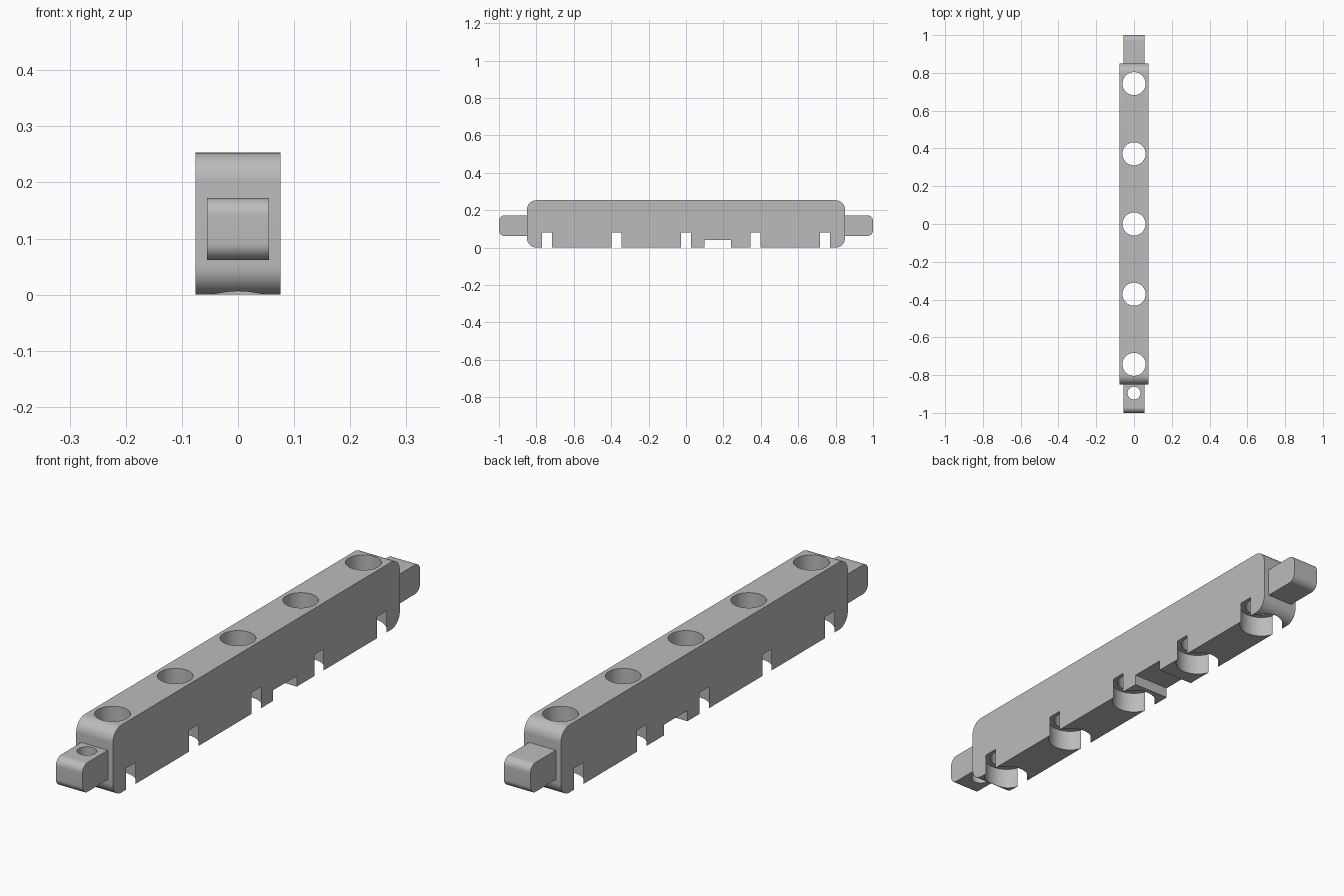
import bpy, bmesh, math

if "Cube" in bpy.data.objects:
    bpy.data.objects.remove(bpy.data.objects["Cube"], do_unlink=True)

grey = bpy.data.materials.new("satin_grey")
grey.use_nodes = True
COLOUR = (0.5, 0.5, 0.5, 1)
grey.diffuse_color = COLOUR
grey.node_tree.nodes["Principled BSDF"].inputs["Base Color"].default_value = COLOUR

BORE_YS = [i * 0.3715 for i in range(-2, 3)]


def rounded_bar(name, half_x, y0, y1, z0, z1, radius, rounded=(-1, 1)):
    """Extrude a y-z outline along x; ends listed in rounded get round corners."""
    outline = []
    for sy, sz, start in ((1, 1, 0), (-1, 1, 90), (-1, -1, 180), (1, -1, 270)):
        y, z = (y1 if sy > 0 else y0), (z1 if sz > 0 else z0)
        if sy not in rounded:
            outline.append((y, z))
            continue
        for i in range(13):
            a = math.radians(start + 90 * i / 12)
            outline.append((y - sy * radius + radius * math.cos(a),
                            z - sz * radius + radius * math.sin(a)))
    bm = bmesh.new()
    face = bm.faces.new([bm.verts.new((-half_x, y, z)) for y, z in outline])
    side = bmesh.ops.extrude_face_region(bm, geom=[face])["geom"]
    moved = [v for v in side if isinstance(v, bmesh.types.BMVert)]
    bmesh.ops.translate(bm, vec=(2 * half_x, 0, 0), verts=moved)
    bmesh.ops.recalc_face_normals(bm, faces=bm.faces)
    mesh = bpy.data.meshes.new(name)
    bm.to_mesh(mesh)
    bm.free()
    mesh.materials.append(grey)
    obj = bpy.data.objects.new(name, mesh)
    bpy.context.collection.objects.link(obj)
    return obj


def cylinder_cutter(y, radius, z0, z1):
    bpy.ops.mesh.primitive_cylinder_add(vertices=64, radius=radius, depth=z1 - z0,
                                        location=(0, y, (z0 + z1) / 2))
    return bpy.context.object


def box_cutter(y0, y1, z0, z1):
    bpy.ops.mesh.primitive_cube_add(size=1, location=(0, (y0 + y1) / 2, (z0 + z1) / 2))
    bpy.context.object.scale = (1, y1 - y0, z1 - z0)
    return bpy.context.object


def cut(obj, cutters):
    bpy.context.view_layer.objects.active = obj
    for c in cutters:
        c.hide_render = True
        mod = obj.modifiers.new("cut", "BOOLEAN")
        mod.operation = "DIFFERENCE"
        mod.solver = "EXACT"
        mod.object = c
        bpy.ops.object.modifier_apply(modifier=mod.name)
        bpy.data.objects.remove(c, do_unlink=True)


# Main bar with through bores, wider recesses underneath and a cross channel
bar = rounded_bar("main_bar", 0.076, -0.85, 0.85, 0, 0.253, 0.05)
cutters = [cylinder_cutter(y, 0.061, -0.1, 0.4) for y in BORE_YS]
cutters += [cylinder_cutter(y, 0.081, -0.1, 0.08) for y in BORE_YS]
cutters.append(box_cutter(0.1, 0.24, -0.1, 0.04))
cut(bar, cutters)

# End tabs; the front one has a pin hole
front_tab = rounded_bar("front_tab", 0.055, -1, -0.85, 0.062, 0.172, 0.03, (-1,))
cut(front_tab, [cylinder_cutter(-0.895, 0.034, 0, 0.3)])
back_tab = rounded_bar("back_tab", 0.055, 0.85, 1, 0.062, 0.172, 0.03, (1,))

# Smooth curved walls, sharp edges
for obj in (bar, front_tab, back_tab):
    bpy.ops.object.select_all(action="DESELECT")
    obj.select_set(True)
    bpy.context.view_layer.objects.active = obj
    bpy.ops.object.shade_smooth_by_angle(angle=math.radians(30))
